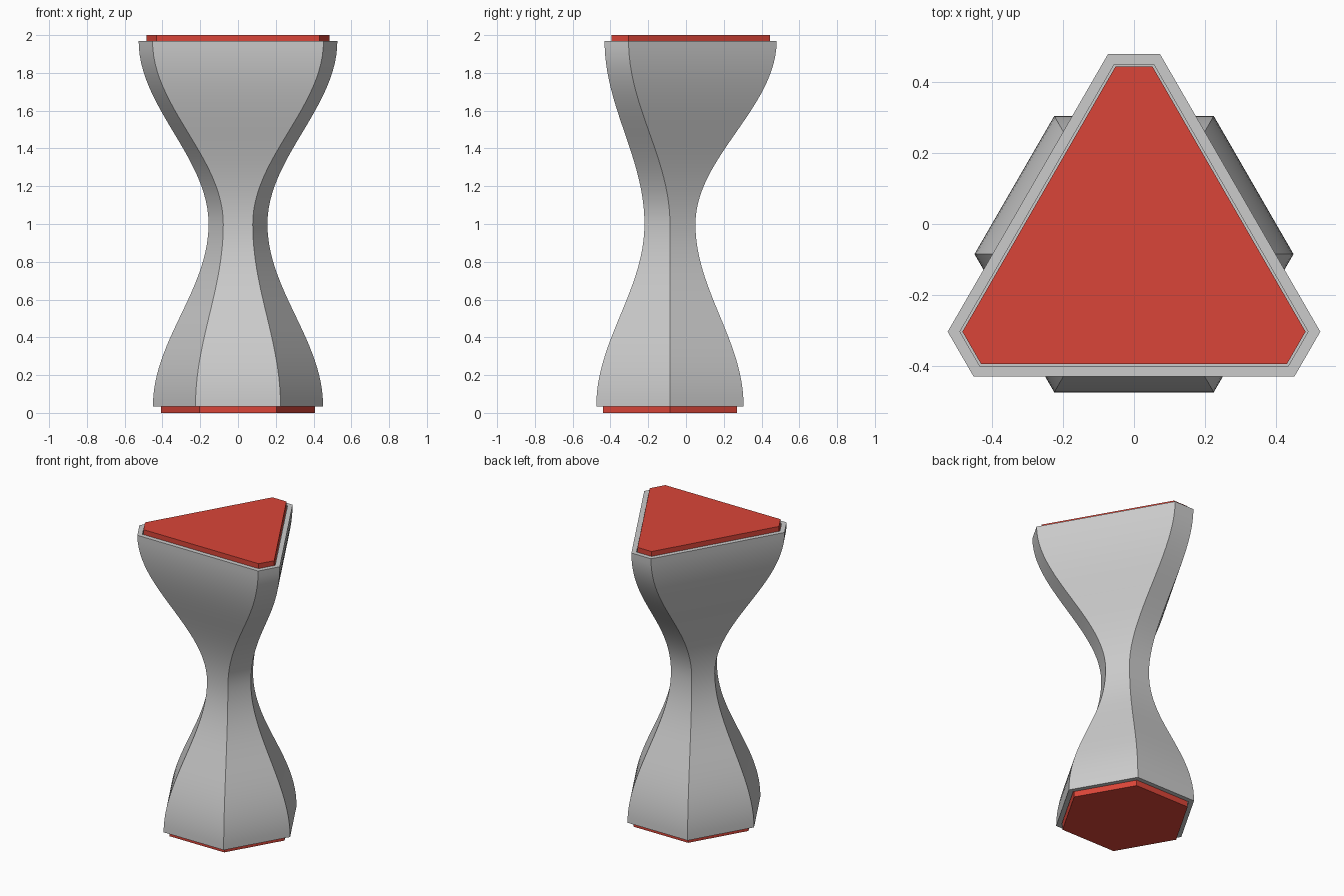
import bpy, bmesh, math

if "Cube" in bpy.data.objects:
    bpy.data.objects.remove(bpy.data.objects["Cube"])

CY = -0.085                    # axis of the six-sided section
BASE, WAIST, TOP = (0.39, 0.39), (0.135, 0.135), (0.346, 0.565)
Z0, Z1, Z2 = 0.035, 1.0, 1.97
RIM, GAP, DEEP = 0.03, 0.036, 0.025


def section(ab, inset=0.0):
    """Hexagon from face distances: a for front-type faces, b for back-type."""
    a, b = ab[0] - inset, ab[1] - inset
    w = (b - a / 2) / (math.sqrt(3) / 2)
    pts = []
    for k in range(3):
        t = k * 2 * math.pi / 3
        for x in (-w, w):
            pts.append((x * math.cos(t) + a * math.sin(t),
                        x * math.sin(t) - a * math.cos(t) + CY))
    return pts


def loft(name, rings):
    bm = bmesh.new()
    loops = [[bm.verts.new((x, y, z)) for x, y in pts] for pts, z in rings]
    for lo, hi in zip(loops, loops[1:]):
        for i in range(6):
            j = (i + 1) % 6
            bm.faces.new((lo[i], lo[j], hi[j], hi[i]))
    bm.faces.new(loops[0][::-1])
    bm.faces.new(loops[-1])
    bmesh.ops.recalc_face_normals(bm, faces=bm.faces)
    me = bpy.data.meshes.new(name)
    bm.to_mesh(me)
    bm.free()
    ob = bpy.data.objects.new(name, me)
    bpy.context.collection.objects.link(ob)
    return ob


def mix(p, q, t):
    s = (1 - math.cos(math.pi * t)) / 2
    return tuple(u + (v - u) * s for u, v in zip(p, q))


# Waisted body: hexagon base blends to a blunt triangle, with a recess at each end
N = 24
rings = [(section(BASE, RIM), Z0 + DEEP), (section(BASE, RIM), Z0)]
rings += [(section(mix(BASE, WAIST, i / N)), Z0 + (Z1 - Z0) * i / N) for i in range(N)]
rings += [(section(mix(WAIST, TOP, i / N)), Z1 + (Z2 - Z1) * i / N) for i in range(N + 1)]
rings += [(section(TOP, RIM), Z2), (section(TOP, RIM), Z2 - DEEP)]
body = loft("waisted_body", rings)
bpy.context.view_layer.objects.active = body
body.select_set(True)
bpy.ops.object.shade_smooth_by_angle(angle=math.radians(30))

# Red end plates set into the recesses
red = bpy.data.materials.new("red")
red.diffuse_color = (0.7, 0.06, 0.04, 1)
red.use_nodes = True
red.node_tree.nodes["Principled BSDF"].inputs["Base Color"].default_value = red.diffuse_color
for name, ab, lo, hi in (("bottom_plate", BASE, 0.0, Z0 + DEEP),
                         ("top_plate", TOP, Z2 - DEEP, 2.0)):
    plate = loft(name, [(section(ab, GAP), lo), (section(ab, GAP), hi)])
    plate.data.materials.append(red)
